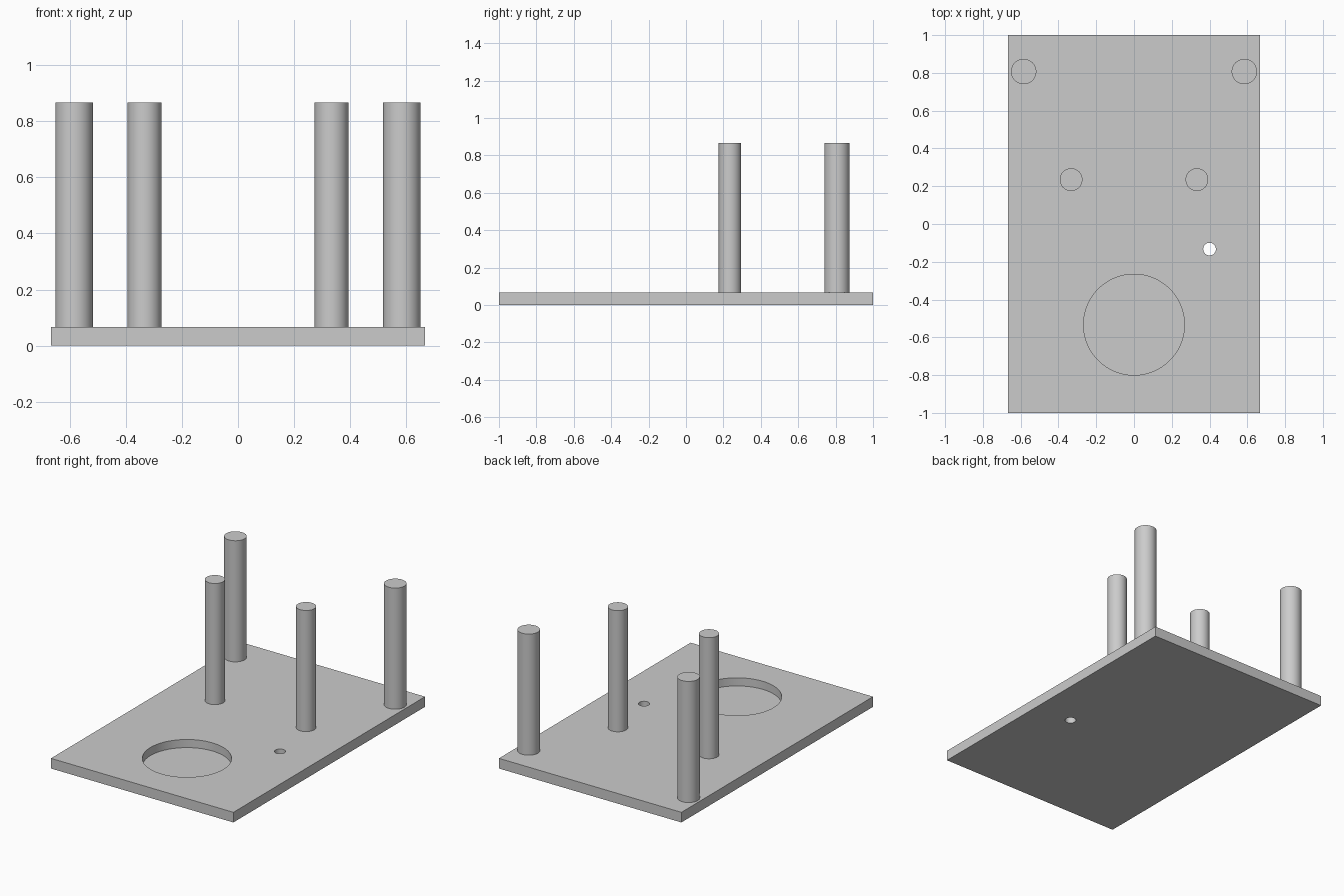
import bpy
import math

cube = bpy.data.objects.get("Cube")
if cube:
    bpy.data.objects.remove(cube, do_unlink=True)

# One plain grey for every part
grey = bpy.data.materials.new("plain grey")
grey.use_nodes = True
colour = (0.6, 0.6, 0.6, 1)
grey.diffuse_color = colour
grey.node_tree.nodes["Principled BSDF"].inputs["Base Color"].default_value = colour

THICK = 0.067


def cylinder(name, radius, x, y, bottom, top):
    bpy.ops.mesh.primitive_cylinder_add(
        vertices=96, radius=radius, depth=top - bottom,
        location=(x, y, (bottom + top) / 2))
    obj = bpy.context.object
    obj.name = name
    obj.data.materials.append(grey)
    return obj


def smooth(obj):
    bpy.ops.object.select_all(action="DESELECT")
    obj.select_set(True)
    bpy.context.view_layer.objects.active = obj
    bpy.ops.object.shade_smooth_by_angle(angle=math.radians(30))


# Base plate
bpy.ops.mesh.primitive_cube_add(size=1, location=(0, 0, THICK / 2))
plate = bpy.context.object
plate.name = "base_plate"
plate.scale = (1.333, 2, THICK)
bpy.ops.object.transform_apply(location=False, rotation=False, scale=True)
plate.data.materials.append(grey)

# Round blind recess and small through hole
cutters = [
    cylinder("recess_cutter", 0.267, 0, -0.533, 0.0133, 0.2),
    cylinder("hole_cutter", 0.0335, 0.4, -0.133, -0.1, 0.2),
]
for cutter in cutters:
    cutter.hide_render = True
    cut = plate.modifiers.new(cutter.name, "BOOLEAN")
    cut.operation = "DIFFERENCE"
    cut.solver = "EXACT"
    cut.object = cutter
    bpy.context.view_layer.objects.active = plate
    bpy.ops.object.modifier_apply(modifier=cut.name)
    bpy.data.objects.remove(cutter, do_unlink=True)
smooth(plate)

# Two mirrored pairs of posts
for side, sign in (("left", 1), ("right", -1)):
    for row, radius, x, y in (("front", 0.06, 0.333, 0.235),
                              ("back", 0.067, 0.584, 0.807)):
        smooth(cylinder(f"{row}_{side}_post", radius, sign * x, y, THICK, 0.867))
